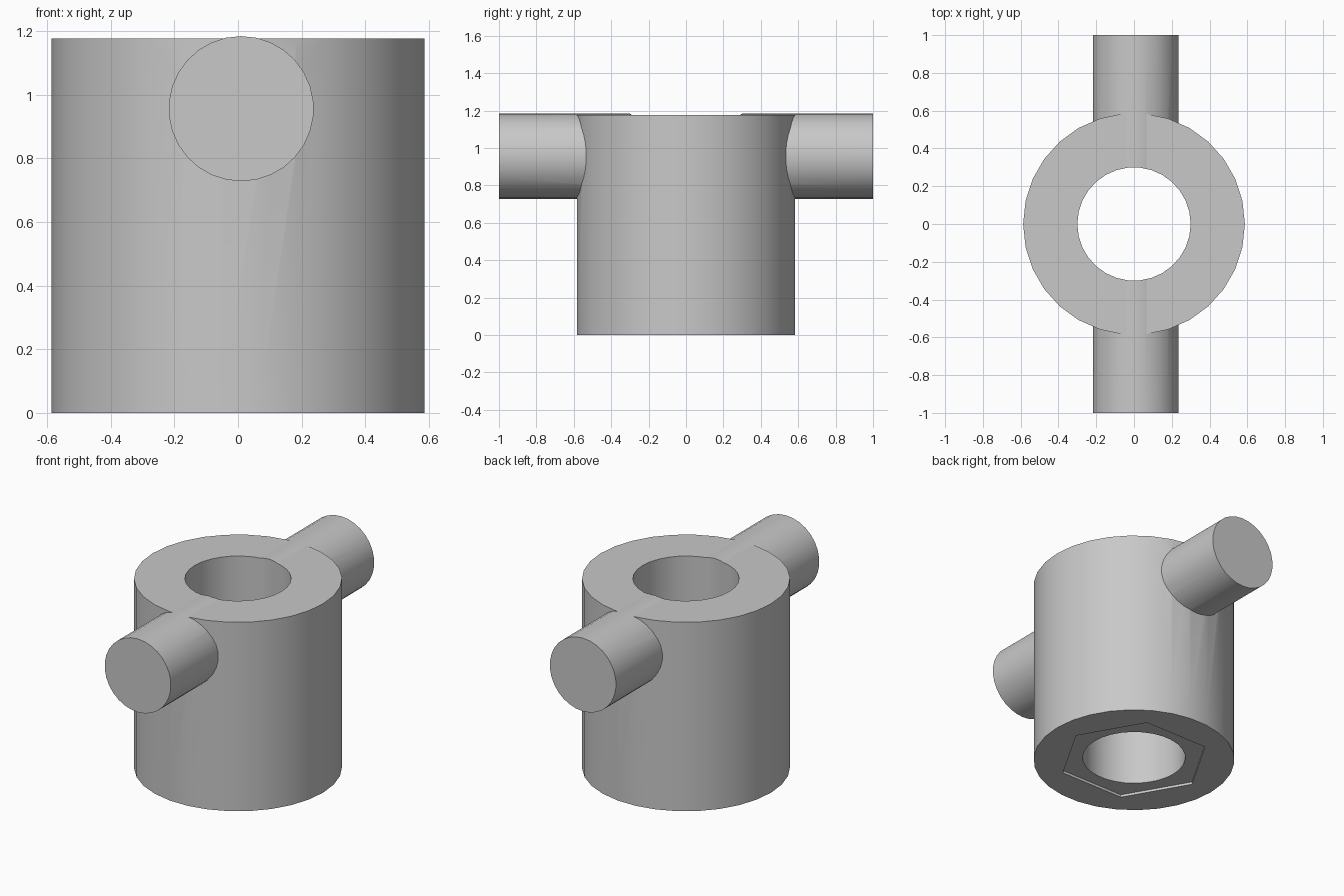
import bpy
import math

cube = bpy.data.objects.get("Cube")
if cube:
    bpy.data.objects.remove(cube, do_unlink=True)

HEIGHT = 1.176
SIDES = 30

grey = bpy.data.materials.new("plain grey")
grey.use_nodes = True
colour = (0.58, 0.58, 0.58, 1)
grey.diffuse_color = colour
grey.node_tree.nodes["Principled BSDF"].inputs["Base Color"].default_value = colour


def cylinder(name, radius, depth, centre, sides=SIDES, tilt=0.0, turn=0.0):
    """Cylinder with a corner on +x once turned; tilt lays it along y."""
    bpy.ops.mesh.primitive_cylinder_add(vertices=sides, radius=radius, depth=depth,
                                        location=centre, rotation=(tilt, 0, turn))
    obj = bpy.context.object
    obj.name = name
    obj.data.materials.append(grey)
    return obj


def combine(target, other, operation):
    """Apply a boolean to the target and discard the tool object."""
    mod = target.modifiers.new(operation.lower(), "BOOLEAN")
    mod.operation = operation
    mod.solver = "EXACT"
    mod.object = other
    bpy.context.view_layer.objects.active = target
    bpy.ops.object.modifier_apply(modifier=mod.name)
    bpy.data.objects.remove(other, do_unlink=True)


QUARTER = math.pi / 2

# Round collar with a cross bar fused through its upper part
collar = cylinder("collar_with_cross_bar", 0.587, HEIGHT, (0, 0, HEIGHT / 2), turn=QUARTER)
bar = cylinder("cross_bar", 0.228, 2, (0.01, 0, 0.956), tilt=QUARTER)
combine(collar, bar, "UNION")

# Vertical bore through collar and bar
bore = cylinder("bore_cutter", 0.3, 3, (0, 0, 0.6), turn=QUARTER)
combine(collar, bore, "DIFFERENCE")

# Shallow hexagonal recess in the underside
recess = cylinder("hex_cutter", 0.442, 0.2, (0, 0, 0.016 - 0.1), sides=6, turn=QUARTER)
combine(collar, recess, "DIFFERENCE")

# Smooth round walls, crisp rims
bpy.ops.object.select_all(action="DESELECT")
collar.select_set(True)
bpy.context.view_layer.objects.active = collar
bpy.ops.object.shade_smooth_by_angle(angle=math.radians(13))
